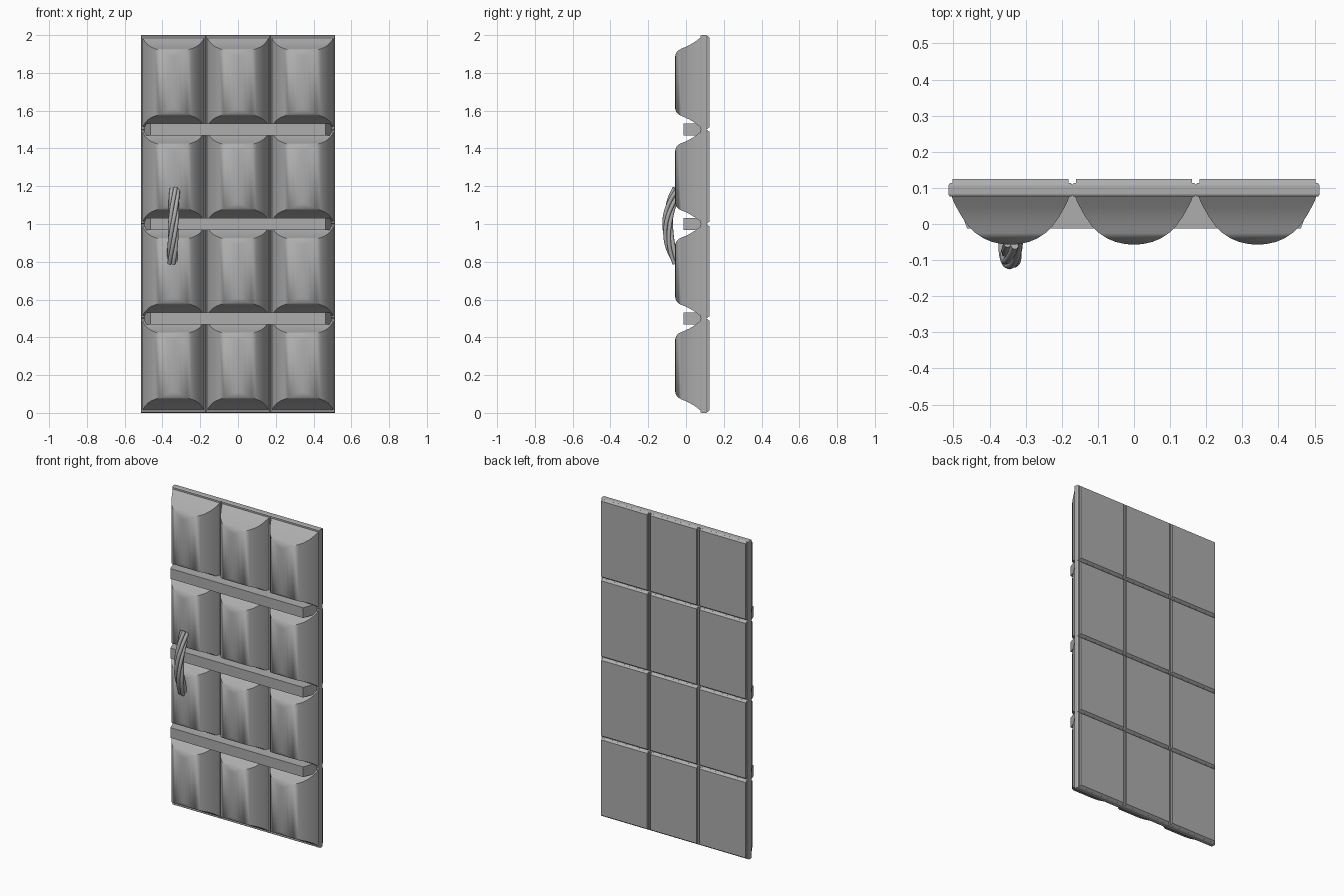
import bpy, bmesh
from math import sin, cos, pi, radians
from mathutils import Vector

if "Cube" in bpy.data.objects:
    bpy.data.objects.remove(bpy.data.objects["Cube"])

COLS = (-0.342, 0.0, 0.342)
ROWS = (0.25, 0.75, 1.25, 1.75)
BARS = (0.5, 1.0, 1.5)

dark = bpy.data.materials.new("dark_grey")
dark.diffuse_color = (0.42, 0.42, 0.42, 1)
dark.use_nodes = True
dark.node_tree.nodes["Principled BSDF"].inputs["Base Color"].default_value = dark.diffuse_color


def ring_solid(name, levels, loc, smooth=False):
    """Stack rectangular rings (y, half width, half height) and cap both ends."""
    bm = bmesh.new()
    rings = []
    for y, hx, hz in levels:
        corners = ((-hx, -hz), (hx, -hz), (hx, hz), (-hx, hz))
        rings.append([bm.verts.new((x, y, z)) for x, z in corners])
    for a, b in zip(rings, rings[1:]):
        for i in range(4):
            j = (i + 1) % 4
            bm.faces.new((a[i], a[j], b[j], b[i]))
    bm.faces.new(rings[0])
    bm.faces.new(rings[-1])
    bmesh.ops.recalc_face_normals(bm, faces=bm.faces)
    mesh = bpy.data.meshes.new(name)
    bm.to_mesh(mesh)
    bm.free()
    mesh.materials.append(dark)
    obj = bpy.data.objects.new(name, mesh)
    obj.location = loc
    bpy.context.collection.objects.link(obj)
    if smooth:
        bpy.ops.object.select_all(action='DESELECT')
        obj.select_set(True)
        bpy.context.view_layer.objects.active = obj
        bpy.ops.object.shade_smooth_by_angle(angle=radians(66))
    return obj


# Domed pillow profile, bevelled frame tile and chamfered back panel
PILLOW = [(0.082, 0.165, 0.240), (0.065, 0.159, 0.228), (0.045, 0.149, 0.213),
          (0.02, 0.135, 0.198), (-0.005, 0.117, 0.186), (-0.025, 0.097, 0.178),
          (-0.04, 0.074, 0.170), (-0.050, 0.050, 0.160), (-0.055, 0.026, 0.148),
          (-0.057, 0.008, 0.140)]
FRAME = [(0.076, 0.168, 0.246), (0.082, 0.172, 0.25), (0.107, 0.172, 0.25),
         (0.113, 0.168, 0.246)]
PANEL = [(0.110, 0.160, 0.248), (0.125, 0.160, 0.237)]

for x in COLS:
    for z in ROWS:
        ring_solid("pillow", PILLOW, (x, 0, z), True)
        ring_solid("frame_tile", FRAME, (x, 0, z))
        ring_solid("back_panel", PANEL, (x, 0, z))

# Cross bars with slanted ends
for z in BARS:
    ring_solid("cross_bar", [(0.085, 0.497, 0.032), (-0.013, 0.462, 0.032)], (0, 0, z))

# Twisted rope handle
STRANDS, STEPS = 5, 28
curve = bpy.data.curves.new("rope_handle", 'CURVE')
curve.dimensions = '3D'
curve.bevel_depth = 0.011
curve.bevel_resolution = 2
curve.use_fill_caps = True
curve.materials.append(dark)


def rope_centre(t):
    a = (t - 0.5) * 2
    return Vector((-0.342 + 0.006 * a, -0.097 + 0.052 * a * a, 0.99 + 0.193 * a))


for s in range(STRANDS):
    spline = curve.splines.new('POLY')
    spline.points.add(STEPS)
    for i in range(STEPS + 1):
        t = i / STEPS
        tangent = (rope_centre(t + 0.01) - rope_centre(t - 0.01)).normalized()
        side = Vector((1, 0, 0))
        out = tangent.cross(side).normalized()
        ang = 2 * pi * (s / STRANDS + 0.6 * t)
        p = rope_centre(t) + 0.018 * (cos(ang) * side + sin(ang) * out)
        spline.points[i].co = (*p, 1)
    spline.use_smooth = True
rope = bpy.data.objects.new("rope_handle", curve)
bpy.context.collection.objects.link(rope)
